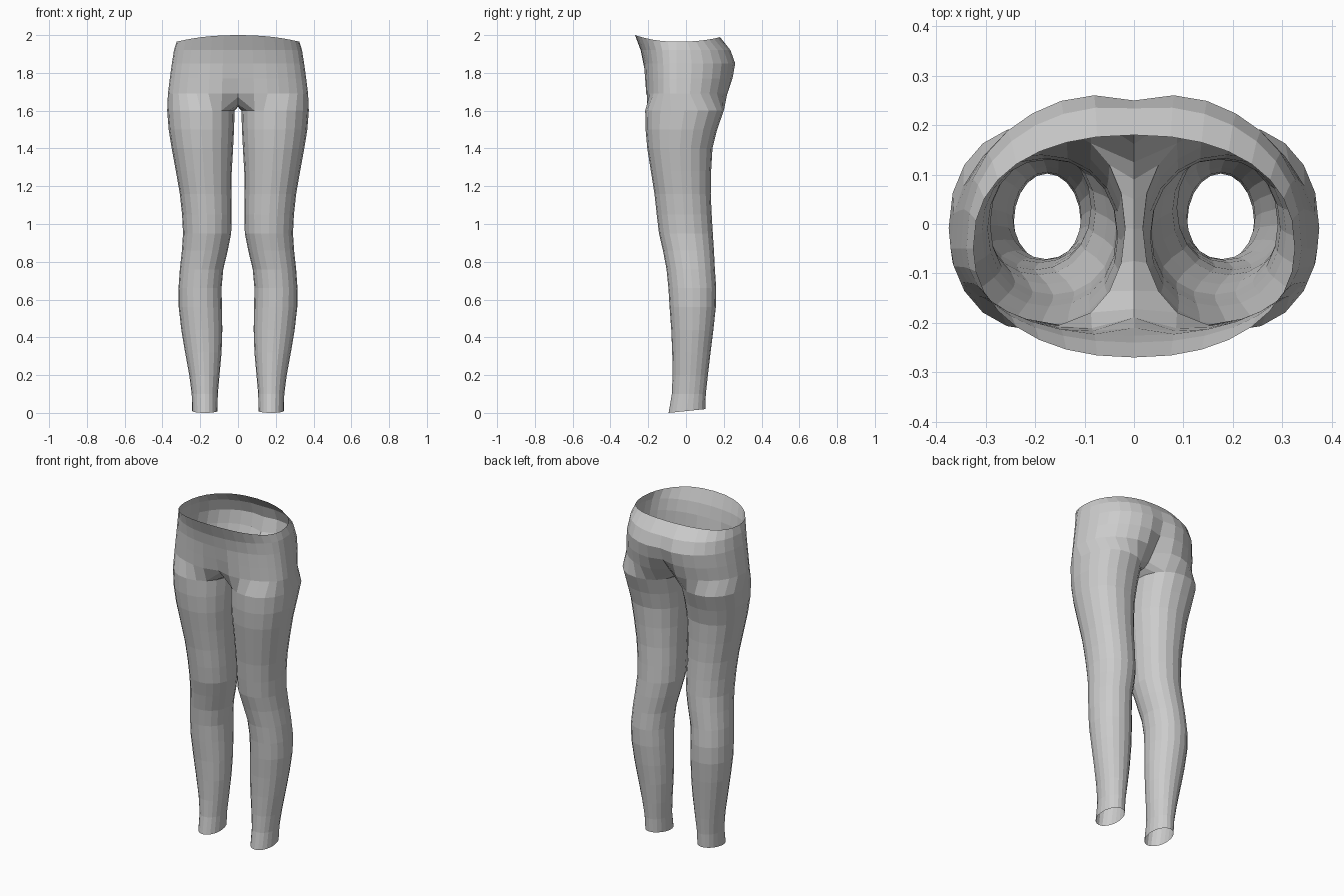
import bpy, bmesh
from math import sin, cos, pi, exp

if "Cube" in bpy.data.objects:
    bpy.data.objects.remove(bpy.data.objects["Cube"])

N = 20  # sides of each leg

# leg sections: z, inner x, outer x, front y, back y
LEG = [(0.0, .108, .243, -.092, .102), (.10, .107, .245, -.075, .105),
       (.20, .098, .258, -.071, .116), (.32, .087, .280, -.073, .130),
       (.44, .083, .300, -.078, .145), (.56, .085, .314, -.087, .158),
       (.66, .087, .315, -.093, .160), (.76, .078, .308, -.103, .153),
       (.86, .054, .297, -.122, .148), (.95, .036, .291, -.143, .142),
       (1.05, .034, .296, -.155, .136), (1.16, .035, .308, -.167, .131),
       (1.28, .033, .329, -.186, .133), (1.40, .026, .351, -.205, .140),
       (1.50, .021, .367, -.214, .165), (1.60, .018, .375, -.216, .200)]

# hip sections: z, half width, front y, back y, front centre dip, back cleft depth
HIPS = [(1.69, .371, -.219, .237, .030, .075), (1.77, .361, -.222, .258, .012, .035),
        (1.85, .350, -.226, .270, .0, .020), (1.92, .339, -.240, .242, .0, .008),
        (1.965, .325, -.270, .180, .0, .0)]

# seam under the crotch, front to back: y, z
CROTCH = [(-.172, 1.672), (-.135, 1.632), (-.075, 1.622), (-.01, 1.620),
          (.05, 1.620), (.09, 1.625), (.125, 1.645)]


def spow(v, p):
    return abs(v) ** p * (1 if v >= 0 else -1)


def leg_ring(bm, z, xi, xo, yf, yb):
    cx, cy = (xi + xo) / 2, (yf + yb) / 2
    k = 1 - .08 * z / 1.6
    ring = []
    for i in range(N):
        a = 2 * pi * i / N
        s, c = spow(sin(a), k), spow(cos(a), k)
        zz = z + (.01 - .01 * s if z == 0 else 0)
        if z == 0:
            zz = .01 - .01 * s
        ring.append(bm.verts.new((cx - (xo - xi) / 2 * c, cy - (yb - yf) / 2 * s, zz)))
    return ring


def hip_row(bm, z, hw, yf, yb, dip, cleft, top):
    row, cy = [], -.05
    for j in range(17):
        t = pi * j / 16
        c = cos(t)
        x = hw * spow(sin(t), .9)
        if j in (0, 16):
            x = 0
        g = exp(-(x / .065) ** 2)
        y = cy - (cy - yf) * spow(c, .95) if c > 0 else cy + (yb - cy) * spow(-c, .85)
        y += dip * g if c > 0 else -cleft * g
        rise = (.035 if c > 0 else .024) * c * c if top else 0
        row.append(bm.verts.new((x, y, z + rise)))
    return row


def bridge(bm, a, b):
    for i in range(len(a) - 1):
        bm.faces.new((a[i], a[i + 1], b[i + 1], b[i]))


bm = bmesh.new()

# leg tube
rings = [leg_ring(bm, *r) for r in LEG]
for a, b in zip(rings, rings[1:]):
    bridge(bm, a + a[:1], b + b[:1])

# crotch gusset between inner thigh and centre seam
top = rings[-1]
seam = [bm.verts.new((0, y, z)) for y, z in CROTCH]
inner = [top[i % N] for i in (3, 2, 1, 0, 19, 18, 17)]
bridge(bm, inner, seam)

# hips and open waist
prev = [seam[0]] + top[3:18] + [seam[-1]]
for n, h in enumerate(HIPS):
    row = hip_row(bm, *h, n == len(HIPS) - 1)
    bridge(bm, prev, row)
    prev = row

bmesh.ops.recalc_face_normals(bm, faces=bm.faces)
if sum(f.normal.x * (f.calc_center_median().x - .19) for f in bm.faces) < 0:
    bmesh.ops.reverse_faces(bm, faces=bm.faces)
me = bpy.data.meshes.new("leggings")
bm.to_mesh(me)
bm.free()
leggings = bpy.data.objects.new("leggings", me)
bpy.context.collection.objects.link(leggings)

# other half
m = leggings.modifiers.new("mirror", 'MIRROR')
m.use_axis[0] = True
m.merge_threshold = .0005
